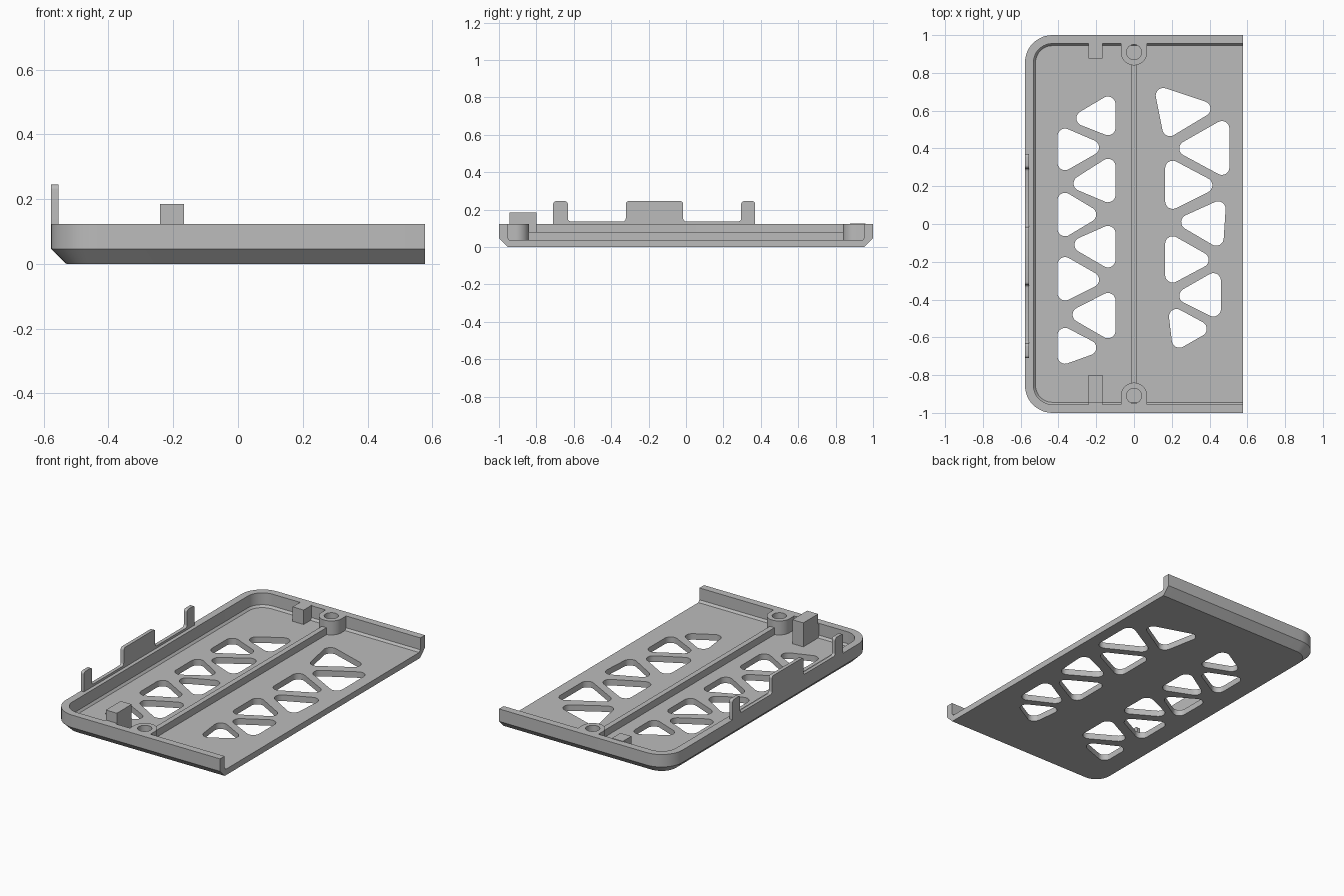
import bpy, bmesh, math
from mathutils import Vector

cube = bpy.data.objects.get("Cube")
if cube:
    bpy.data.objects.remove(cube)

GREY = (0.5, 0.5, 0.5, 1)
mat = bpy.data.materials.new("plain grey")
mat.use_nodes = True
mat.diffuse_color = GREY
mat.node_tree.nodes["Principled BSDF"].inputs["Base Color"].default_value = GREY

HALF_X, HALF_Y = 0.577, 1.0
FLOOR, RIM = 0.037, 0.123
WALL = 0.045


def finish(name, bm):
    bmesh.ops.recalc_face_normals(bm, faces=bm.faces)
    mesh = bpy.data.meshes.new(name)
    bm.to_mesh(mesh)
    bm.free()
    mesh.materials.append(mat)
    obj = bpy.data.objects.new(name, mesh)
    bpy.context.collection.objects.link(obj)
    return obj


def activate(obj):
    bpy.ops.object.select_all(action='DESELECT')
    obj.select_set(True)
    bpy.context.view_layer.objects.active = obj


def smooth(obj):
    activate(obj)
    bpy.ops.object.shade_smooth_by_angle(angle=math.radians(30))


def prism(bm, points, offset):
    """Extrude a flat polygon along an offset."""
    face = bm.faces.new([bm.verts.new(p) for p in points])
    out = bmesh.ops.extrude_face_region(bm, geom=[face])
    moved = [v for v in out["geom"] if isinstance(v, bmesh.types.BMVert)]
    bmesh.ops.translate(bm, verts=moved, vec=offset)


def box(name, x, y, z):
    bm = bmesh.new()
    prism(bm, [(x[0], y[0], z[0]), (x[1], y[0], z[0]),
               (x[1], y[1], z[0]), (x[0], y[1], z[0])], (0, 0, z[1] - z[0]))
    return finish(name, bm)


def arc(cx, cy, r, start, end, steps):
    return [(cx + r * math.cos(a), cy + r * math.sin(a))
            for a in (math.radians(start + (end - start) * i / steps)
                      for i in range(steps + 1))]


def rounded(corners, r):
    """Outline around equal circles centred on counter-clockwise corners."""
    pts = []
    n = len(corners)
    for i, c in enumerate(corners):
        before = Vector(c) - Vector(corners[i - 1])
        after = Vector(corners[(i + 1) % n]) - Vector(c)
        a0 = math.degrees(math.atan2(before.y, before.x)) - 90
        a1 = math.degrees(math.atan2(after.y, after.x)) - 90
        pts += arc(*c, r, a0, a0 + (a1 - a0) % 360, 10)
    return pts


def cut(obj, cutter):
    cutter.hide_render = True
    mod = obj.modifiers.new("cut", 'BOOLEAN')
    mod.object, mod.solver = cutter, 'EXACT'
    activate(obj)
    bpy.ops.object.modifier_apply(modifier=mod.name)
    bpy.data.objects.remove(cutter)


# Tray: a wall section swept round three sides, open at +x
def u_path(inset):
    r = 0.145
    cx, cy = -HALF_X + r, HALF_Y - r
    y = HALF_Y - inset
    return ([(HALF_X, y)] + arc(cx, cy, r - inset, 90, 180, 12)
            + arc(cx, -cy, r - inset, 180, 270, 12) + [(HALF_X, -y)])


section = [(WALL + 0.002, 0), (0, 0.046), (0, RIM), (WALL, RIM),
           (WALL, FLOOR + 0.013), (WALL + 0.011, FLOOR)]
bm = bmesh.new()
rings = [[bm.verts.new((x, y, z)) for x, y in u_path(d)] for d, z in section]
for low, high in zip(rings, rings[1:]):
    for i in range(len(low) - 1):
        bm.faces.new((low[i], low[i + 1], high[i + 1], high[i]))
bm.faces.new(rings[0])
bm.faces.new(rings[-1])
bm.faces.new([r[0] for r in rings] + [r[-1] for r in reversed(rings)])
tray = finish("tray", bm)

# Vent holes: rounded triangles given by their corner circle centres
R = 0.04
left_tips = [(-0.265, 0.56), (-0.225, 0.405), (-0.28, 0.215), (-0.24, 0.05),
             (-0.275, -0.11), (-0.225, -0.295), (-0.285, -0.48), (-0.24, -0.655)]
left_spans = [(0.635, 0.51), (0.465, 0.325), (0.305, 0.155), (0.125, -0.025),
              (-0.05, -0.19), (-0.215, -0.365), (-0.405, -0.565), (-0.59, -0.7)]
vents = []
for i, ((tx, ty), (top, low)) in enumerate(zip(left_tips, left_spans)):
    back = -0.365 if i % 2 else -0.138
    vents.append([(tx, ty), (back, top), (back, low)])
vents += [
    [(0.155, 0.68), (0.19, 0.505), (0.365, 0.61)],
    [(0.28, 0.4), (0.465, 0.3), (0.465, 0.505)],
    [(0.205, 0.295), (0.205, 0.12), (0.375, 0.205)],
    [(0.29, 0.01), (0.435, -0.075), (0.445, 0.08)],
    [(0.205, -0.105), (0.205, -0.27), (0.355, -0.19)],
    [(0.28, -0.38), (0.42, -0.45), (0.42, -0.3)],
    [(0.225, -0.49), (0.24, -0.615), (0.345, -0.555)],
]
bm = bmesh.new()
for tri in vents:
    (ax, ay), (bx, by), (cx, cy) = tri
    if (bx - ax) * (cy - ay) - (by - ay) * (cx - ax) < 0:
        tri = tri[::-1]
    prism(bm, [(x, y, -0.1) for x, y in rounded(tri, R)], (0, 0, 0.3))
cut(tray, finish("vent_cutter", bm))
smooth(tray)

# Screw bosses: rounded posts merging into the end walls, with blind holes
for side, label in ((1, "back"), (-1, "front")):
    yc = 0.91 * side
    outline = arc(0, yc, 0.07, 180, 180 + 180 * side, 24)
    outline += [(0.07, 0.965 * side), (-0.07, 0.965 * side)]
    bm = bmesh.new()
    prism(bm, [(x, y, FLOOR - 0.01) for x, y in outline], (0, 0, RIM - FLOOR + 0.01))
    boss = finish(label + "_screw_boss", bm)
    bm = bmesh.new()
    prism(bm, [(x, y, FLOOR) for x, y in arc(0, yc, 0.04, 0, 348.75, 31)], (0, 0, 0.2))
    cut(boss, finish("screw_hole_cutter", bm))
    smooth(boss)

# Centre rib and the two support blocks
box("centre_rib", (-0.016, 0.016), (-0.845, 0.845), (FLOOR - 0.01, 0.08))
box("front_block", (-0.241, -0.166), (-0.945, -0.8), (FLOOR - 0.01, 0.185))
box("front_block_root", (-0.241, -0.166), (-0.96, -0.93), (FLOOR - 0.01, RIM))
box("back_block", (-0.241, -0.166), (0.877, 0.96), (FLOOR - 0.01, 0.126))

# Side clip strip: low band with three raised tabs, softened corners
BAND, TAB = 0.137, 0.245
r = 0.015
profile = [(-0.71, RIM - 0.01)]
tabs = [(-0.71, -0.632), (-0.322, -0.015), (0.295, 0.37)]
for i, (a, b) in enumerate(tabs):
    if i > 0:
        profile += arc(a - r, BAND + r, r, 270, 360, 5)
    profile += arc(a + r, TAB - r, r, 180, 90, 5)
    profile += arc(b - r, TAB - r, r, 90, 0, 5)
    if i < 2:
        profile += arc(b + r, BAND + r, r, 180, 270, 5)
profile.append((0.37, RIM - 0.01))
bm = bmesh.new()
prism(bm, [(-HALF_X, y, z) for y, z in profile], (0.022, 0, 0))
smooth(finish("side_clip_strip", bm))
